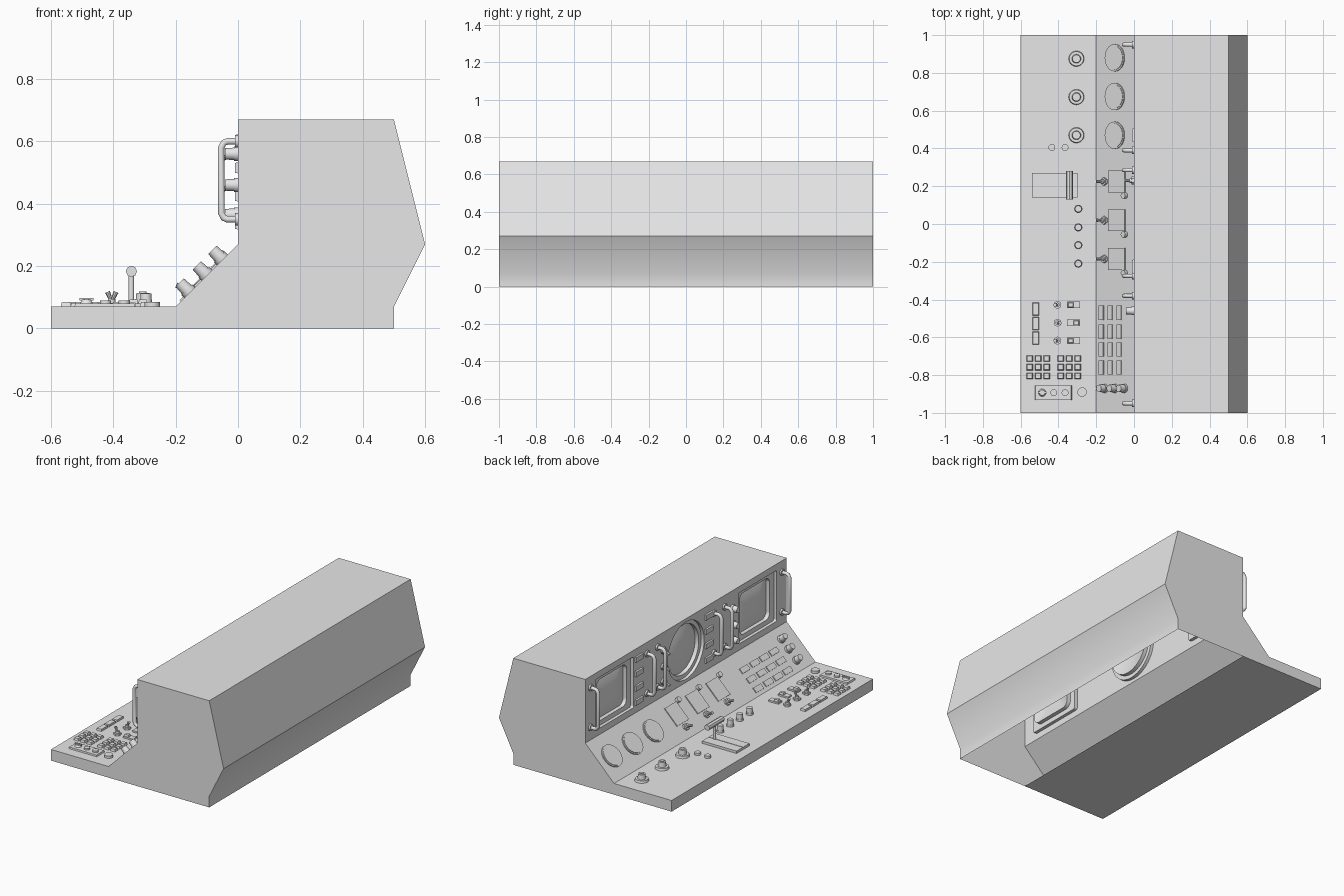
import bpy, bmesh, math
from mathutils import Matrix, Vector

cube = bpy.data.objects.get("Cube")
if cube:
    bpy.data.objects.remove(cube, do_unlink=True)

grey = bpy.data.materials.new("plain_grey")
grey.use_nodes = True
grey.diffuse_color = (0.8, 0.8, 0.8, 1)
grey.node_tree.nodes["Principled BSDF"].inputs["Base Color"].default_value = (0.8, 0.8, 0.8, 1)
parts = []


def add(name, data):
    ob = bpy.data.objects.new(name, data)
    bpy.context.scene.collection.objects.link(ob)
    data.materials.append(grey)
    parts.append(ob)
    return ob


def finish(name, bm):
    me = bpy.data.meshes.new(name)
    bm.to_mesh(me)
    bm.free()
    return add(name, me)


def frame(origin, normal):
    """Panel axes: u runs up the panel, v along world y, n out of the panel."""
    z, y = Vector(normal).normalized(), Vector((0, 1, 0))
    m = Matrix((y.cross(z), y, z)).transposed().to_4x4()
    return Matrix.Translation(origin) @ m


DESK = frame((0, 0, 0.07), (0, 0, 1))
SLOPE = frame((-0.2, 0, 0.07), (-1, 0, 1))
WALL = frame((0, 0, 0), (-1, 0, 0))


def up(x):
    """Distance up the slope for a given world x."""
    return (x + 0.2) * math.sqrt(2)


def cyl(bm, f, u, v, r, h, n=0, segs=20, top=None, tilt=0):
    m = f @ Matrix.Translation((u, v, n)) @ Matrix.Rotation(tilt, 4, 'Y') @ Matrix.Translation((0, 0, h / 2))
    bmesh.ops.create_cone(bm, cap_ends=True, segments=segs, radius1=r,
                          radius2=r if top is None else top, depth=h, matrix=m)


def box(bm, f, u, v, su, sv, h, n=0, taper=1):
    vs = bmesh.ops.create_cube(bm, size=1)["verts"]
    for p in vs:
        k = taper if p.co.z > 0 else 1
        p.co = f @ Vector((u + p.co.x * su * k, v + p.co.y * sv * k, n + (p.co.z + 0.5) * h))


def toggle(bm, f, u, v, tilt):
    cyl(bm, f, u, v, 0.022, 0.012, segs=6)
    cyl(bm, f, u, v, 0.012, 0.012, n=0.012, segs=12)
    cyl(bm, f, u, v, 0.005, 0.035, n=0.015, segs=10, top=0.009, tilt=tilt)


def knob(bm, f, u, v, r=0.02, h=0.042):
    cyl(bm, f, u, v, r * 1.15, h * 0.3)
    cyl(bm, f, u, v, r, h * 0.7, n=h * 0.3, top=r * 0.9)


# Cabinet body: extruded side profile, open underneath behind the desk
profile = [(-0.6, 0), (-0.6, 0.07), (-0.2, 0.07), (0, 0.27), (0, 0.67),
           (0.5, 0.67), (0.6, 0.27), (0.5, 0.07), (0.5, 0), (0, 0)]
bm = bmesh.new()
ends = [[bm.verts.new((x, y, z)) for x, z in profile] for y in (-1, 1)]
for i in range(len(profile)):
    j = (i + 1) % len(profile)
    if i not in (3, 8):
        bm.faces.new((ends[0][i], ends[0][j], ends[1][j], ends[1][i]))
for end in ends:
    bm.faces.new(end)
bmesh.ops.recalc_face_normals(bm, faces=bm.faces)
finish("cabinet_body", bm)


# Display wall with three sunken screens
def loop(bm, y, z, hy, hz, r, depth, n=10):
    out = []
    for q, (sy, sz) in enumerate(((1, 1), (-1, 1), (-1, -1), (1, -1))):
        for i in range(n):
            a = math.pi / 2 * (q + i / (n - 1 if r < hy else n))
            out.append(bm.verts.new((depth, y + sy * (hy - r) + r * math.cos(a),
                                     z + sz * (hz - r) + r * math.sin(a))))
    return out


def ring_edges(bm, vs):
    return [bm.edges.new((vs[i], vs[(i + 1) % len(vs)])) for i in range(len(vs))]


bm = bmesh.new()
edges = ring_edges(bm, [bm.verts.new((0, y, z)) for y, z in
                        ((-1, 0.27), (1, 0.27), (1, 0.67), (-1, 0.67))])
ZC = 0.47
screens = []
for y, hy, hz, r_out, r_in in ((0.71, 0.19, 0.16, 0.012, 0.04), (-0.71, 0.19, 0.16, 0.012, 0.04),
                               (0, 0.18, 0.18, 0.18, 0.155)):
    iy, iz = (0.155, 0.155) if hy == r_out else (0.15, 0.13)
    stack = [loop(bm, y, ZC, hy, hz, r_out, 0), loop(bm, y, ZC, hy, hz, r_out, 0.02),
             loop(bm, y, ZC, iy, iz, r_in, 0.02), loop(bm, y, ZC, iy, iz, r_in, 0.045)]
    for k in (0.85, 0.6, 0.3):
        stack.append(loop(bm, y, ZC, iy * k, iz * k, r_in * k, 0.02 + 0.025 * k * k))
    edges += ring_edges(bm, stack[0])
    screens.append(stack)
bmesh.ops.triangle_fill(bm, use_beauty=True, edges=edges, normal=(-1, 0, 0))
for stack in screens:
    for a, b in zip(stack, stack[1:]):
        for i in range(len(a)):
            j = (i + 1) % len(a)
            bm.faces.new((a[i], a[j], b[j], b[i]))
    bm.faces.new(stack[-1])
bmesh.ops.recalc_face_normals(bm, faces=bm.faces)
if sum(f.normal.x * f.calc_area() for f in bm.faces) > 0:
    bmesh.ops.reverse_faces(bm, faces=bm.faces)
finish("display_wall", bm)

# Grab handles beside the screens
flanges = bmesh.new()
for v in (0.95, 0.39, 0.285, -0.275, -0.38, -0.95):
    cu = bpy.data.curves.new("grab_handle", 'CURVE')
    cu.dimensions = '3D'
    cu.bevel_depth = 0.011
    cu.bevel_resolution = 3
    path = [(0.35, 0), (0.35, 0.035), (0.355, 0.046), (0.37, 0.054),
            (0.58, 0.054), (0.595, 0.046), (0.6, 0.035), (0.6, 0)]
    sp = cu.splines.new('POLY')
    sp.points.add(len(path) - 1)
    for p, (u, n) in zip(sp.points, path):
        p.co = (*(WALL @ Vector((u, v, n))), 1)
    add("grab_handle", cu)
    for u in (0.35, 0.6):
        cyl(flanges, WALL, u, v, 0.02, 0.01)
finish("handle_flanges", flanges)

# Small controls on the display wall
buttons, knobs, switches = bmesh.new(), bmesh.new(), bmesh.new()
for v in (0.47, -0.225):
    for u in (0.605, 0.515, 0.425, 0.335):
        box(buttons, WALL, u, v, 0.035, 0.075, 0.01, taper=0.9)
for u in (0.56, 0.46, 0.365):
    knob(knobs, WALL, u, -0.46)
    toggle(switches, WALL, u, 0.23, -0.4)
finish("wall_buttons", buttons)
finish("wall_knobs", knobs)
finish("wall_switches", switches)

# Sloped panel: gauges, plates with switches, lamp grid, knobs
bm = bmesh.new()
for v in (0.88, 0.675, 0.47):
    cyl(bm, SLOPE, up(-0.1), v, 0.072, 0.006, segs=32)
    cyl(bm, SLOPE, up(-0.1), v, 0.064, 0.003, n=0.006, segs=32)
finish("round_gauges", bm)

plates, switches, lamps = bmesh.new(), bmesh.new(), bmesh.new()
for v in (0.225, 0.02, -0.185):
    box(plates, SLOPE, up(-0.09), v, 0.125, 0.115, 0.006)
    toggle(switches, SLOPE, up(-0.155), v, -0.4)
    cyl(lamps, SLOPE, up(-0.045), v - 0.075, 0.016, 0.02)
finish("slope_plates", plates)
finish("slope_switches", switches)
finish("slope_lamps", lamps)

tiles, knobs = bmesh.new(), bmesh.new()
for x in (-0.172, -0.125, -0.077):
    for v in (-0.47, -0.57, -0.665, -0.76):
        box(tiles, SLOPE, up(x), v, 0.034, 0.075, 0.006)
for x in (-0.155, -0.1, -0.05):
    knob(knobs, SLOPE, up(x), -0.87, r=0.021, h=0.045)
finish("slope_tiles", tiles)
finish("slope_knobs", knobs)

# Desk: dials and round buttons
bm = bmesh.new()
for v in (0.875, 0.672, 0.47):
    cyl(bm, DESK, -0.305, v, 0.041, 0.014, top=0.038, segs=28)
    cyl(bm, DESK, -0.305, v, 0.024, 0.03, n=0.014, top=0.021)
    cyl(bm, DESK, -0.305, v, 0.012, 0.004, n=0.044)
finish("desk_dials", bm)

bm = bmesh.new()
for x in (-0.435, -0.365):
    cyl(bm, DESK, x, 0.405, 0.018, 0.015)
cyl(bm, DESK, -0.275, -0.89, 0.025, 0.015)
finish("desk_buttons", bm)

bm = bmesh.new()
for v in (0.08, -0.018, -0.112, -0.21):
    knob(bm, DESK, -0.295, v, r=0.019)
finish("desk_knobs", bm)

# Throttle lever with slotted base
bm = bmesh.new()
for v in (0.172, 0.238):
    box(bm, DESK, -0.42, v, 0.24, 0.062, 0.015)
box(bm, DESK, -0.42, 0.205, 0.24, 0.01, 0.008)
finish("throttle_base", bm)
bm = bmesh.new()
cyl(bm, DESK, -0.342, 0.205, 0.009, 0.115)
bar = DESK @ Matrix.Translation((-0.342, 0.28, 0.113)) @ Matrix.Rotation(math.pi / 2, 4, 'X')
cyl(bm, bar, 0, 0, 0.018, 0.15, segs=8)
finish("throttle_lever", bm)

# Desk switch rows
tiles, switches, rockers = bmesh.new(), bmesh.new(), bmesh.new()
for i, v in enumerate((-0.428, -0.523, -0.618)):
    box(tiles, DESK, -0.52, v - 0.022 + i * 0.018, 0.034, 0.068, 0.012, taper=0.92)
    toggle(switches, DESK, -0.405, v, 0.4 if i % 2 else -0.4)
    box(rockers, DESK, -0.32, v, 0.07, 0.036, 0.01)
    box(rockers, DESK, -0.335 + 0.03 * (i % 2), v, 0.03, 0.026, 0.012, n=0.01, taper=0.8)
finish("desk_tiles", tiles)
finish("desk_switches", switches)
finish("desk_rockers", rockers)

# Two keypads
bm = bmesh.new()
for x0 in (-0.552, -0.388):
    for i in range(3):
        for j in range(3):
            box(bm, DESK, x0 + 0.045 * i, -0.712 - 0.046 * j, 0.033, 0.033, 0.014, taper=0.8)
finish("keypad_keys", bm)

# Small end panel with a selector and two buttons
bm = bmesh.new()
box(bm, DESK, -0.427, -0.893, 0.195, 0.078, 0.01, taper=0.97)
for x in (-0.425, -0.365):
    cyl(bm, DESK, x, -0.893, 0.018, 0.01, n=0.01)
cyl(bm, DESK, -0.486, -0.893, 0.02, 0.012, n=0.01, top=0.014)
box(bm, DESK, -0.486, -0.893, 0.045, 0.01, 0.008, n=0.02)
finish("selector_panel", bm)

# Smooth the round parts, keep hard edges
bpy.ops.object.select_all(action='DESELECT')
for ob in parts:
    if ob.type == 'MESH':
        ob.select_set(True)
        bpy.context.view_layer.objects.active = ob
bpy.ops.object.shade_smooth_by_angle(angle=math.radians(35))
